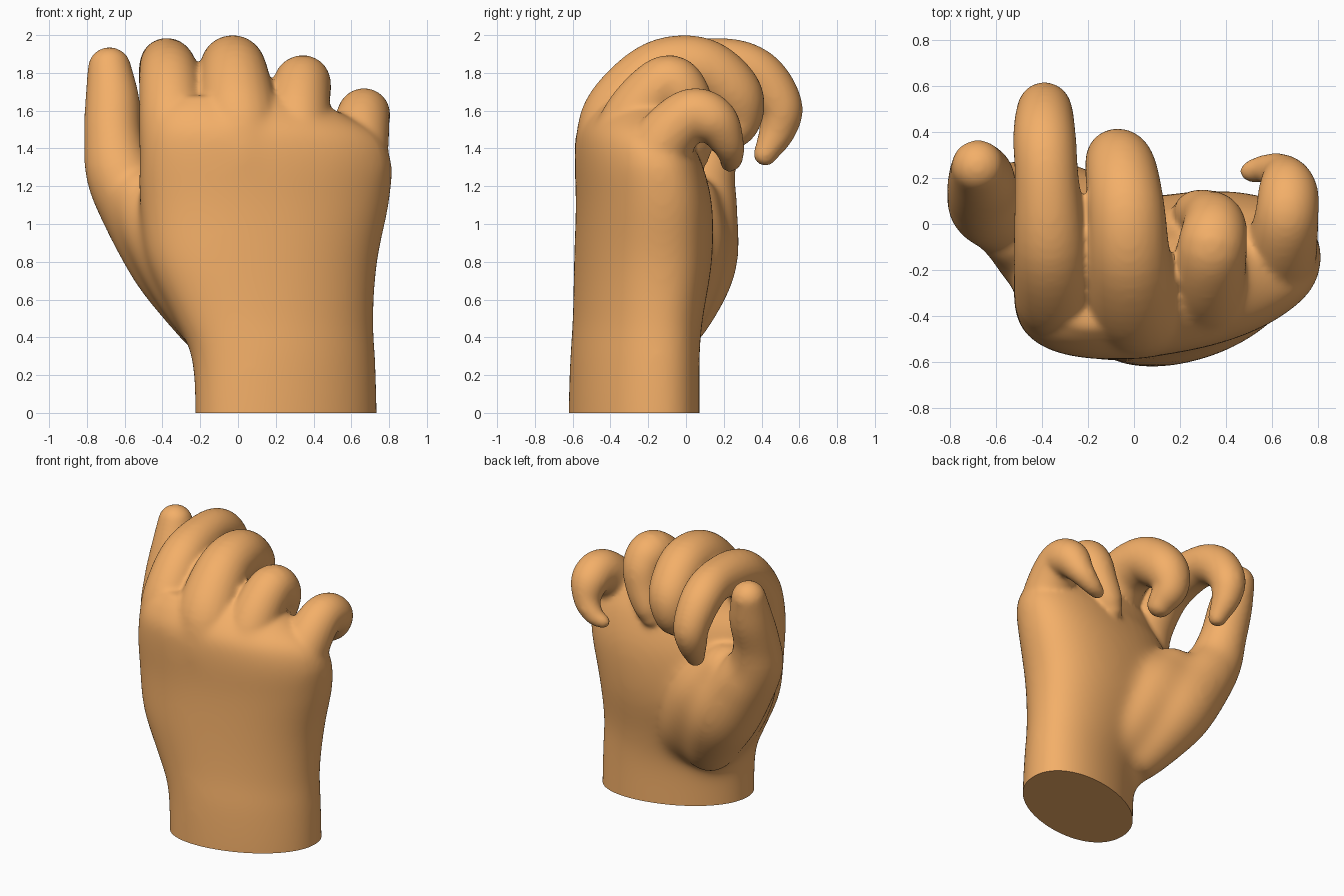
import bpy, bmesh, math
from mathutils import Vector

if "Cube" in bpy.data.objects:
    bpy.data.objects.remove(bpy.data.objects["Cube"])

bm = bmesh.new()


def loft(rings):
    """Skin a list of closed rings and cap both ends."""
    vs = [[bm.verts.new(p) for p in r] for r in rings]
    n = len(vs[0])
    for a, b in zip(vs, vs[1:]):
        for i in range(n):
            j = (i + 1) % n
            bm.faces.new((a[i], a[j], b[j], b[i]))
    bm.faces.new(vs[0][::-1])
    bm.faces.new(vs[-1])


def spline(pts, steps=6):
    """Catmull-Rom samples through tuples of any length."""
    p = [Vector(q) for q in pts]
    p = [2 * p[0] - p[1]] + p + [2 * p[-1] - p[-2]]
    out = []
    for a, b, c, d in zip(p, p[1:], p[2:], p[3:]):
        for k in range(steps):
            t = k / steps
            out.append(0.5 * (2 * b + (c - a) * t + (2 * a - 5 * b + 4 * c - d) * t * t
                              + (3 * b - a - 3 * c + d) * t ** 3))
    return out + [p[-2]]


def digit(path, n=24):
    """Tapered tube along (x, y, z, radius) with a round tip."""
    s = spline(path)
    end = (s[-1].xyz - s[-2].xyz).normalized()
    tip, r = s[-1].copy(), s[-1].w
    for k in range(1, 6):
        a = k / 6 * math.pi / 2 + 0.12
        s.append(Vector((*(tip.xyz + end * r * math.sin(a)), r * math.cos(a))))
    rings = []
    for i, c in enumerate(s):
        t = (s[min(i + 1, len(s) - 1)].xyz - s[max(i - 1, 0)].xyz).normalized()
        u = (Vector((1, 0, 0)) - t * t.x).normalized()
        v = t.cross(u)
        rings.append([c.xyz + c.w * (u * math.cos(f) + v * math.sin(f))
                      for f in (2 * math.pi * k / n for k in range(n))])
    loft(rings)


# wrist and palm: z, xmin, xmax, ymin, ymax, skew of the little-finger side toward the back
sections = [
    (-0.3, -0.23, 0.74, -0.60, 0.05, 0.12), (0.0, -0.23, 0.74, -0.60, 0.05, 0.12),
    (0.3, -0.25, 0.73, -0.59, 0.05, 0.12), (0.5, -0.34, 0.72, -0.58, 0.07, 0.11),
    (0.8, -0.48, 0.74, -0.575, 0.12, 0.1), (1.1, -0.52, 0.8, -0.565, 0.12, 0.1),
    (1.33, -0.52, 0.81, -0.57, 0.06, 0.1), (1.48, -0.48, 0.73, -0.56, -0.02, 0.1),
    (1.6, -0.42, 0.52, -0.5, -0.08, 0.09), (1.68, -0.32, 0.34, -0.43, -0.14, 0.08)]
rings = []
for z, x0, x1, y0, y1, skew in spline(sections):
    ring = []
    for k in range(48):
        f = 2 * math.pi * k / 48
        c, s = math.cos(f), math.sin(f)
        p = 0.96 - 0.06 * min(max((z - 0.4) / 0.4, 0), 1)
        u = math.copysign(abs(c) ** p, c)
        v = math.copysign(abs(s) ** p, s)
        y = (y0 + y1) / 2 + v * (y1 - y0) / 2 + skew * u
        ring.append(((x0 + x1) / 2 + u * (x1 - x0) / 2, y, z))
    rings.append(ring)
loft(rings)

# thumb, then the flesh that blends it into the back of the hand and the palm
digit([(-0.08, -0.14, 0.38, 0.16), (-0.18, -0.05, 0.55, 0.205), (-0.33, 0.03, 0.8, 0.245),
       (-0.5, 0.06, 1.05, 0.22), (-0.62, 0.08, 1.25, 0.185), (-0.66, 0.13, 1.45, 0.155),
       (-0.665, 0.2, 1.65, 0.145), (-0.68, 0.25, 1.82, 0.118)])
digit([(0.02, -0.28, 0.4, 0.25), (-0.2, -0.19, 0.7, 0.26), (-0.38, -0.11, 0.95, 0.23),
       (-0.5, -0.03, 1.12, 0.18)])
digit([(0.15, -0.22, 0.4, 0.2), (0.0, -0.1, 0.62, 0.24), (-0.16, -0.02, 0.88, 0.24),
       (-0.32, -0.01, 1.08, 0.2)])
# index finger
digit([(-0.31, -0.33, 1.2, 0.2), (-0.33, -0.34, 1.4, 0.195), (-0.35, -0.28, 1.6, 0.175),
       (-0.365, -0.09, 1.79, 0.16), (-0.38, 0.2, 1.845, 0.14), (-0.39, 0.38, 1.785, 0.138),
       (-0.39, 0.495, 1.63, 0.122), (-0.39, 0.485, 1.5, 0.1), (-0.37, 0.42, 1.37, 0.065)])
# middle finger
digit([(0.02, -0.36, 1.2, 0.22), (0.02, -0.37, 1.42, 0.22), (0.0, -0.32, 1.6, 0.21),
       (-0.02, -0.14, 1.795, 0.18), (-0.035, 0.08, 1.82, 0.168), (-0.06, 0.25, 1.69, 0.155),
       (-0.08, 0.275, 1.55, 0.125), (-0.06, 0.2, 1.45, 0.09)])
# ring finger
digit([(0.32, -0.3, 1.15, 0.22), (0.31, -0.32, 1.38, 0.2), (0.32, -0.25, 1.59, 0.17),
       (0.34, -0.1, 1.745, 0.152), (0.35, -0.01, 1.68, 0.14), (0.32, 0.03, 1.55, 0.12),
       (0.27, 0.05, 1.43, 0.1), (0.24, 0.05, 1.36, 0.075)])
# little finger
digit([(0.57, -0.17, 1.05, 0.18), (0.61, -0.18, 1.28, 0.18), (0.64, -0.11, 1.45, 0.16),
       (0.665, 0.03, 1.58, 0.14), (0.67, 0.15, 1.54, 0.13), (0.64, 0.22, 1.43, 0.09),
       (0.57, 0.24, 1.35, 0.065), (0.51, 0.23, 1.32, 0.05)])

bmesh.ops.recalc_face_normals(bm, faces=bm.faces)
mesh = bpy.data.meshes.new("hand")
bm.to_mesh(mesh)
bm.free()
hand = bpy.data.objects.new("hand", mesh)
bpy.context.collection.objects.link(hand)


def bake():
    """Replace the mesh by its modified version."""
    graph = bpy.context.evaluated_depsgraph_get()
    hand.data = bpy.data.meshes.new_from_object(hand.evaluated_get(graph))
    hand.modifiers.clear()


def soften(iterations, group=""):
    mod = hand.modifiers.new("soften", 'SMOOTH')
    mod.factor, mod.iterations, mod.vertex_group = 0.5, iterations, group


# fuse the parts into one skin and soften the joins
remesh = hand.modifiers.new("fuse", 'REMESH')
remesh.mode = 'VOXEL'
remesh.voxel_size = 0.014
soften(18)
bake()

# smooth the flesh of the palm and back of the hand much more than the fingers
flesh = hand.vertex_groups.new(name="flesh")
for v in hand.data.vertices:
    x, y, z = v.co
    w = min(max((1.3 - z) / 0.3, 0), 1)
    if y < -0.3:  # the back of the hand stays smooth up to the knuckles
        w = max(w, min(max((1.6 - z) / 0.2, 0), 1) * min((-0.3 - y) / 0.1, 1))
    if w > 0:
        flesh.add([v.index], w, 'REPLACE')
soften(130, "flesh")
bake()

# flat cut at the wrist
bm = bmesh.new()
bm.from_mesh(hand.data)
bmesh.ops.bisect_plane(bm, geom=bm.verts[:] + bm.edges[:] + bm.faces[:], dist=1e-5,
                       plane_co=(0, 0, 0), plane_no=(0, 0, 1), clear_inner=True)
bmesh.ops.holes_fill(bm, edges=[e for e in bm.edges if e.is_boundary], sides=0)
bm.to_mesh(hand.data)
bm.free()

skin = bpy.data.materials.new("skin")
skin.diffuse_color = (0.9, 0.43, 0.14, 1)
skin.use_nodes = True
skin.node_tree.nodes["Principled BSDF"].inputs["Base Color"].default_value = skin.diffuse_color
hand.data.materials.clear()
hand.data.materials.append(skin)
bpy.context.view_layer.objects.active = hand
hand.select_set(True)
bpy.ops.object.shade_smooth_by_angle(angle=math.radians(50))
